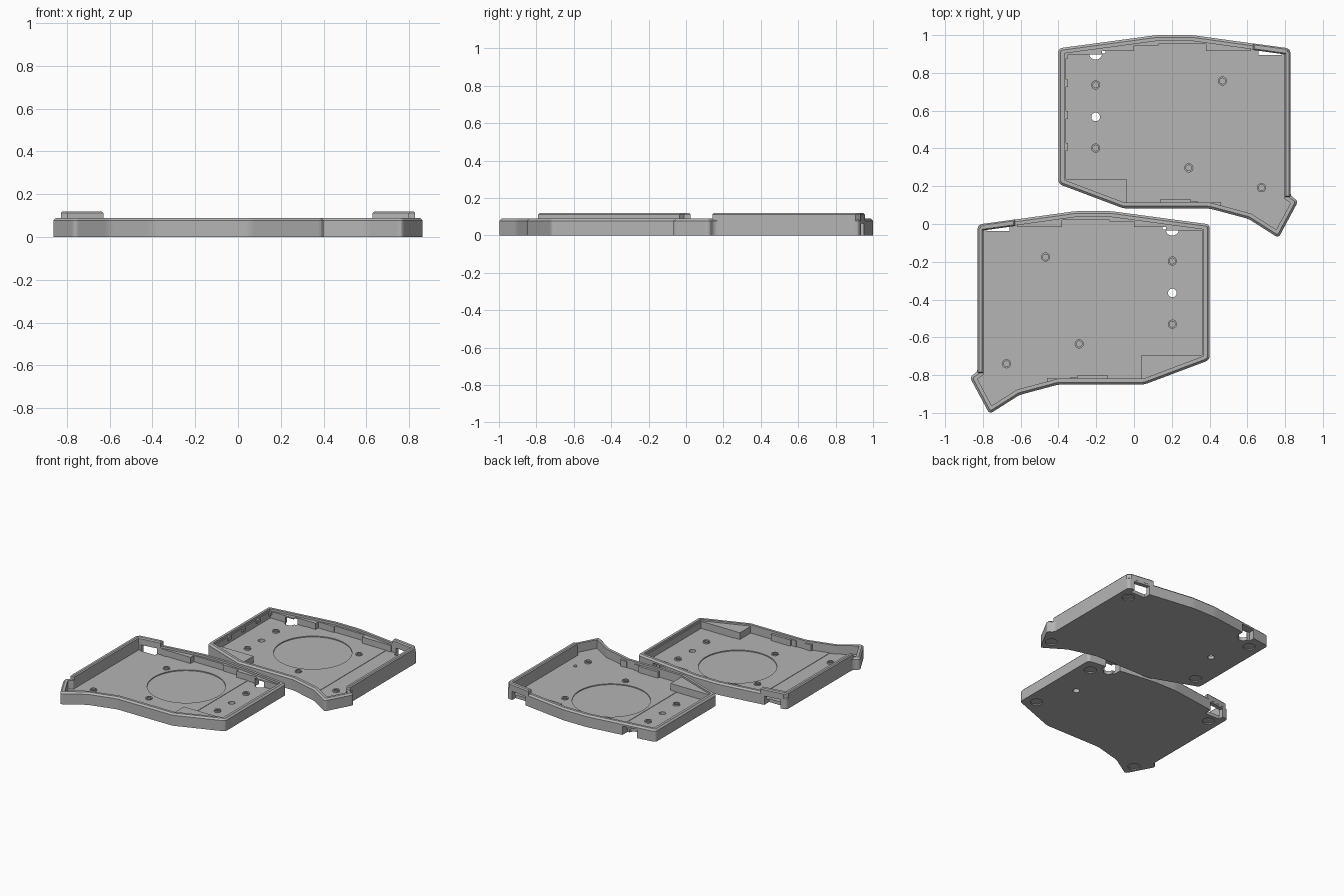
import bpy, bmesh, math
from mathutils import Vector, Matrix

cube = bpy.data.objects.get("Cube")
if cube:
    bpy.data.objects.remove(cube, do_unlink=True)

grey = bpy.data.materials.new("mid grey plastic")
grey.use_nodes = True
grey.diffuse_color = (0.46, 0.46, 0.46, 1)
grey.node_tree.nodes["Principled BSDF"].inputs["Base Color"].default_value = grey.diffuse_color

SHIFT = 0.932                     # distance between the two halves
RIM, FLOOR, WALL = 0.09, 0.025, 0.031


def loft(name, loops):
    """Skin a stack of (points, z) loops and cap both ends."""
    bm = bmesh.new()
    rings = [[bm.verts.new((x, y, z)) for x, y in pts] for pts, z in loops]
    for a, b in zip(rings, rings[1:]):
        for i in range(len(a)):
            j = (i + 1) % len(a)
            bm.faces.new((a[i], a[j], b[j], b[i]))
    bm.faces.new(rings[0][::-1])
    bm.faces.new(rings[-1])
    bmesh.ops.recalc_face_normals(bm, faces=bm.faces)
    me = bpy.data.meshes.new(name)
    bm.to_mesh(me)
    bm.free()
    me.materials.append(grey)
    ob = bpy.data.objects.new(name, me)
    bpy.context.collection.objects.link(ob)
    return ob


def prism(name, pts, z0, z1):
    return loft(name, [(pts, z0), (pts, z1)])


def rect(x0, x1, y0, y1):
    return [(x0, y0), (x1, y0), (x1, y1), (x0, y1)]


def circle(x, y, r, n=32):
    return [(x + r * math.cos(math.tau * i / n), y + r * math.sin(math.tau * i / n)) for i in range(n)]


def inset(pts, d):
    """Move a counter-clockwise polygon inward by d with mitred corners."""
    out = []
    for i, p in enumerate(pts):
        p = Vector(p)
        a = (p - Vector(pts[i - 1])).normalized()
        b = (Vector(pts[(i + 1) % len(pts)]) - p).normalized()
        na, nb = Vector((-a.y, a.x)), Vector((-b.y, b.x))
        out.append(tuple(p + (na + nb) * d / (1 + na.dot(nb))))
    return out


def rounded(pts, r, n=4):
    """Replace each corner by a short curve."""
    out = []
    for i, p in enumerate(pts):
        p = Vector(p)
        a = p + (Vector(pts[i - 1]) - p).normalized() * r
        b = p + (Vector(pts[(i + 1) % len(pts)]) - p).normalized() * r
        for k in range(n + 1):
            t = k / n
            out.append(tuple(a * (1 - t) ** 2 + p * 2 * t * (1 - t) + b * t * t))
    return out


def back_y(x):
    """Outer line of the bowed back wall."""
    return 0.068 - 0.137 * max(0, abs(x + 0.215) - 0.095)


outline = [(-0.828, -0.004), (-0.828, -0.783), (-0.87, -0.81), (-0.765, -1.006),
           (-0.606, -0.905), (-0.4, -0.85), (0.055, -0.85), (0.4, -0.72),
           (0.4, -0.002), (-0.12, 0.068), (-0.31, 0.068)]


def wall_loop(d):
    return rounded(inset(outline, d), max(0.022 - d, 0.004))


# Tray: outer wall, chamfered rim, inner wall and floor
tray = loft("tray", [(wall_loop(0), 0), (wall_loop(0), RIM - 0.012), (wall_loop(0.012), RIM),
                     (wall_loop(WALL), RIM), (wall_loop(WALL), FLOOR)])

# Slightly raised middle panel of the floor
panel = prism("floor_panel", [(-0.58, -0.88), (-0.4, -0.83), (0.09, -0.82), (0.09, 0.02),
                              (-0.12, 0.05), (-0.31, 0.05), (-0.58, 0.01)], 0.015, FLOOR + 0.003)
parts = [tray, panel]

# Stepped inner lining of the back wall
for x0, x1, y in [(-0.62, -0.38, -0.015), (-0.38, -0.13, 0.022), (-0.13, 0, 0.014),
                  (0, 0.17, -0.016), (0.17, 0.375, -0.034)]:
    top = [(x, back_y(x) - 0.014) for x in (x1, x0)]
    parts.append(prism("back_lining", [(x0, y), (x1, y)] + top, 0.015, 0.074))

# Corner shelf, side lining and front bumps
parts.append(prism("corner_shelf", [(0.04, -0.693), (0.385, -0.693), (0.385, -0.712),
                                    (0.055, -0.835), (0.04, -0.835)][::-1], 0.015, 0.078))
parts.append(prism("side_lining", rect(0.361, 0.385, -0.70, -0.03), 0.015, 0.074))
for x0, x1, y in [(-0.30, -0.14, -0.80), (-0.34, -0.30, -0.812), (-0.46, -0.41, -0.815)]:
    parts.append(prism("front_bump", rect(x0, x1, -0.84, y), 0.015, 0.074))

# Raised guard along the outer side wall and round its back corner
guard = [(-0.63, back_y(-0.63)), (-0.806, back_y(-0.806)), (-0.828, -0.026), (-0.828, -0.79),
         (-0.797, -0.79), (-0.797, -0.034), (-0.63, -0.011)]
parts.append(loft("side_guard", [(guard, RIM - 0.012), (guard, 0.112), (inset(guard, 0.007), 0.12)]))

# Screw bosses
for x, y in [(-0.468, -0.175), (-0.29, -0.635), (-0.675, -0.74), (0.203, -0.196), (0.203, -0.53)]:
    wide, narrow = circle(x, y, 0.024, 20), circle(x, y, 0.015, 20)
    parts.append(loft("screw_boss", [(wide, 0.015), (wide, 0.036), (narrow, 0.036), (narrow, 0.027)]))

# Cutters: disc recess, cable ports, through hole and foot recesses
cutters = [prism("disc_cut", circle(-0.195, -0.33, 0.265, 64), 0.021, 0.06),
           prism("port_cut", rect(0.15, 0.26, -0.029, 0.12), -0.02, 0.065),
           prism("port_relief_cut", circle(0.203, -0.027, 0.035), -0.03, 0.064),
           prism("outer_port_cut", rect(-0.78, -0.66, -0.037, 0.12), -0.02, 0.065),
           prism("hole_cut", circle(0.203, -0.365, 0.023), -0.02, 0.06)]
for x, y in [(0.31, -0.09), (0.31, -0.655), (-0.745, -0.105), (-0.755, -0.9)]:
    cutters.append(prism("foot_cut", circle(x, y, 0.042), -0.02, 0.008))

cut_parts = [p for p in parts if p.name.startswith(("tray", "floor_panel", "back_lining"))]
for p in cut_parts:
    for c in cutters:
        mod = p.modifiers.new("cut", 'BOOLEAN')
        mod.operation, mod.object, mod.solver = 'DIFFERENCE', c, 'EXACT'
bpy.context.view_layer.update()
graph = bpy.context.evaluated_depsgraph_get()
baked = [(p, bpy.data.meshes.new_from_object(p.evaluated_get(graph))) for p in cut_parts]
for p, me in baked:
    p.modifiers.clear()
    p.data = me
for c in cutters:
    bpy.data.objects.remove(c, do_unlink=True)

# Mirrored second half, set behind the first
flip = Matrix.Translation((0, SHIFT, 0)) @ Matrix.Diagonal((-1, 1, 1, 1))
for p in parts:
    me = p.data.copy()
    me.transform(flip)
    me.flip_normals()
    twin = bpy.data.objects.new("left_" + p.name, me)
    bpy.context.collection.objects.link(twin)
    p.name = "right_" + p.name

# Small wall clips and a locating pin on the rear half only
for y in (0.895, 0.745, 0.577, 0.41):
    prism("left_wall_clip", rect(-0.385, -0.35, y - 0.02, y + 0.02), 0.05, 0.072)
prism("left_pin", circle(0.71, 0.29, 0.011, 16), 0.015, 0.032)
